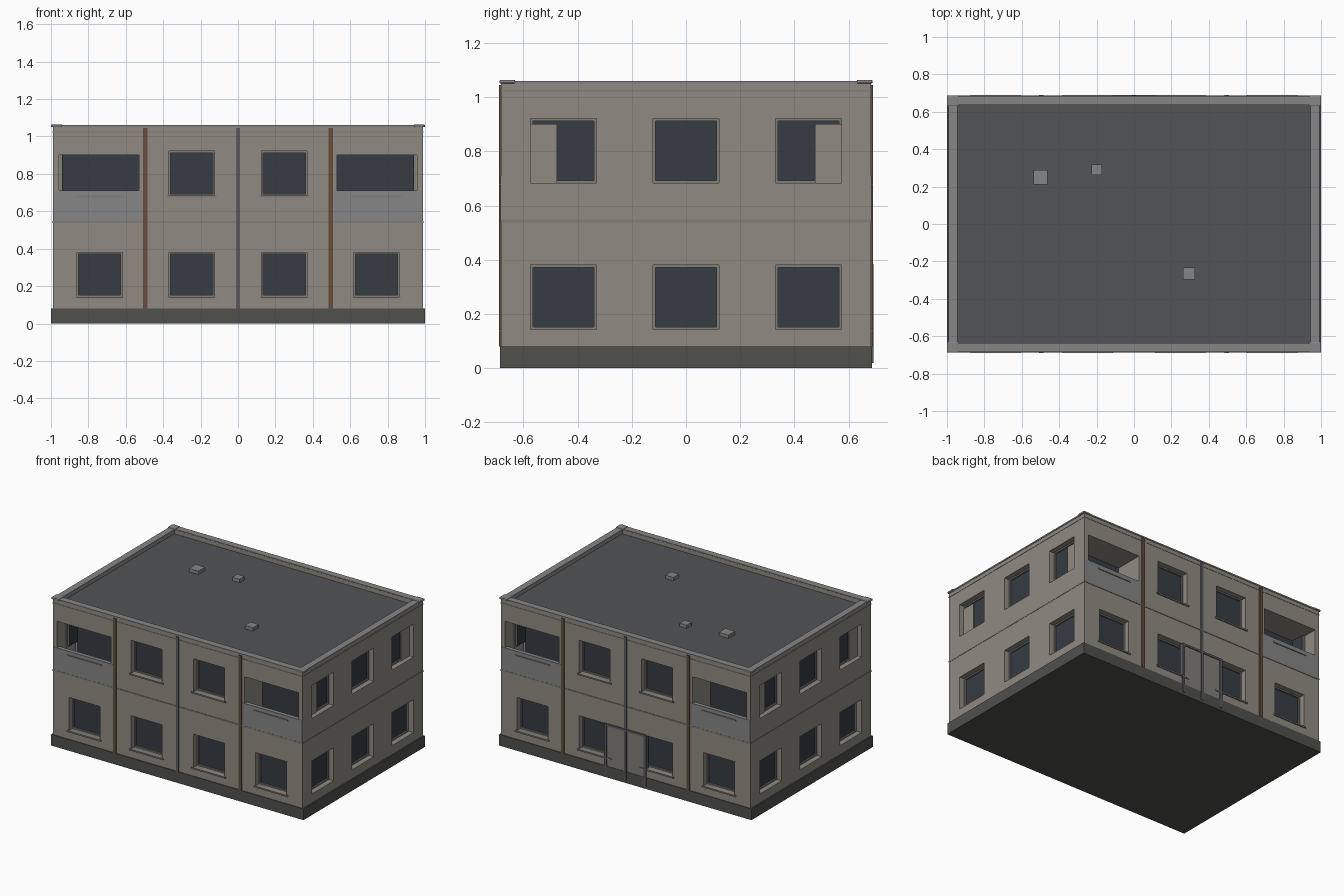
import bpy, bmesh
from mathutils import Vector

if "Cube" in bpy.data.objects:
    bpy.data.objects.remove(bpy.data.objects["Cube"])


def material(name, r, g, b):
    m = bpy.data.materials.new(name)
    m.diffuse_color = (r, g, b, 1)
    m.use_nodes = True
    m.node_tree.nodes["Principled BSDF"].inputs["Base Color"].default_value = m.diffuse_color
    return m


WALL = material("plaster", 0.28, 0.26, 0.225)
PANEL = material("concrete", 0.24, 0.24, 0.24)
GLASS = material("glass", 0.035, 0.045, 0.055)
ROOF = material("roofing", 0.085, 0.087, 0.092)
BASE = material("plinth_stone", 0.08, 0.08, 0.073)
RUST = material("rusty_metal", 0.13, 0.075, 0.045)
METAL = material("grey_metal", 0.10, 0.10, 0.11)
TRIM = material("trim", 0.22, 0.21, 0.19)


def boxes(name, spans, mat=None):
    """One object made of boxes, each (x0, x1, y0, y1, z0, z1)."""
    bm = bmesh.new()
    for s in spans:
        lo, hi = Vector(s[0::2]), Vector(s[1::2])
        lo, hi = [Vector(map(f, lo, hi)) for f in (min, max)]
        for v in bmesh.ops.create_cube(bm, size=1)["verts"]:
            v.co = Vector([(lo[i] + hi[i]) / 2 + v.co[i] * (hi[i] - lo[i]) for i in range(3)])
    me = bpy.data.meshes.new(name)
    bm.to_mesh(me)
    bm.free()
    ob = bpy.data.objects.new(name, me)
    bpy.context.collection.objects.link(ob)
    if mat:
        me.materials.append(mat)
    return ob


def cut(target, spans):
    cutter = boxes("cutter", spans)
    cutter.hide_render = True
    mod = target.modifiers.new("cut", "BOOLEAN")
    mod.operation, mod.solver, mod.object = "DIFFERENCE", "EXACT", cutter
    bpy.context.view_layer.objects.active = target
    bpy.ops.object.modifier_apply(modifier=mod.name)
    bpy.data.objects.remove(cutter)


def ring(x, y, w, z0, z1):
    """Rectangular band around the building, outer half sizes x and y."""
    return [(-x, x, s * (y - w), s * y, z0, z1) for s in (-1, 1)] + \
           [(s * (x - w), s * x, -y + w, y - w, z0, z1) for s in (-1, 1)]


X, Y, H = 0.99, 0.682, 0.122          # wall half sizes, half window width
FLOORS = ((0.143, 0.38), (0.684, 0.921))
SIGNS = (-1, 1)

# Windows: collect holes, panes, frames and sills for all four sides
holes, panes, frames, sills = [], [], [], []


def window(axis, s, c, z0, z1):
    face = Y if axis == "y" else X

    def put(a0, a1, d0, d1, b0, b1):
        d = (s * (face - d0), s * (face - d1))
        return (a0, a1, *d, b0, b1) if axis == "y" else (*d, a0, a1, b0, b1)

    f = 0.009
    holes.append(put(c - H, c + H, -0.03, 0.053, z0, z1))
    panes.append(put(c - H, c + H, 0.048, 0.053, z0, z1))
    for a0, a1, b0, b1 in ((c - H, c - H + f, z0, z1), (c + H - f, c + H, z0, z1),
                           (c - H + f, c + H - f, z0, z0 + f), (c - H + f, c + H - f, z1 - f, z1)):
        frames.append(put(a0, a1, 0.038, 0.05, b0, b1))


for s in SIGNS:
    for k, (z0, z1) in enumerate(FLOORS):
        for c in (-0.74, -0.247, 0.247, 0.74):
            if k == 0 or abs(c) < 0.5:
                window("y", s, c, z0, z1)
            sills.append((c - 0.135, c + 0.135, s * 0.65, s * 0.69, z0 - 0.01, z0))
        for c in (-0.452, 0, 0.452):
            window("x", s, c, z0, z1)

# Main walls with window holes, corner balconies and sunken roof
walls = boxes("walls", [(-X, X, -Y, Y, 0.07, 1.055)], WALL)
cut(walls, holes)
corners = [(sx, sy) for sx in SIGNS for sy in SIGNS]
cut(walls, [(sx * 0.53, sx * 0.957, sy * 0.475, sy * 0.75, 0.56, 0.90) for sx, sy in corners])
cut(walls, [(-0.95, 0.95, -0.636, 0.636, 1.022, 1.2)])

boxes("window_panes", panes, GLASS)
boxes("window_frames", frames, TRIM)
boxes("window_sills", sills, TRIM)

# Corner balconies: back glazing, outer lining, parapet panel
boxes("balcony_glazing", [(sx * 0.53, sx * 0.94, sy * 0.47, sy * 0.478, 0.56, 0.90)
                          for sx, sy in corners], GLASS)
boxes("balcony_lining", [(sx * 0.953, sx * 0.958, sy * 0.475, sy * 0.58, 0.67, 0.90)
                         for sx, sy in corners], WALL)
boxes("balcony_parapets", [(sx * 0.51, sx * 0.988, sy * 0.655, sy * 0.684, 0.548, 0.71)
                           for sx, sy in corners], PANEL)

# Plinth, floor bands, roof and coping
boxes("plinth", [(-1, 1, -0.687, 0.687, 0, 0.08)], BASE)
boxes("floor_bands", ring(X + 0.002, Y + 0.003, 0.02, 0.538, 0.548)
      + ring(X + 0.002, Y + 0.002, 0.02, 1.02, 1.026), TRIM)
boxes("roof_surface", [(-0.95, 0.95, -0.636, 0.636, 1.015, 1.026)], ROOF)
boxes("roof_coping", ring(0.993, 0.685, 0.048, 1.05, 1.06), PANEL)
caps = boxes("coping_corners", [(sx * 0.94, sx * 1.0, sy * 0.63, sy * 0.688, 1.05, 1.064)
                                for sx, sy in corners], PANEL)
bev = caps.modifiers.new("bevel", "BEVEL")
bev.width, bev.segments = 0.005, 2
boxes("roof_vents", [(x - r, x + r, y - r, y + r, 1.02, 1.05)
                     for x, y, r in ((-0.5, 0.25, 0.038), (-0.2, 0.29, 0.028), (0.295, -0.265, 0.032))], PANEL)

# Drain pipes on the front and back
boxes("rusty_drain_pipes", [(x - 0.012, x + 0.012, s * 0.67, s * 0.689, 0.08, 1.045)
                            for x in (-0.497, 0.497) for s in SIGNS], RUST)
boxes("centre_drain_pipes", [(-0.01, 0.01, s * 0.67, s * 0.688, z, 1.045)
                             for s, z in ((-1, 0.08), (1, 0.38))], METAL)

# Back entrance: double door in a frame
boxes("entrance_doors", [(s * 0.01, s * 0.16, 0.66, 0.684, 0.03, 0.375) for s in SIGNS], TRIM)
boxes("entrance_frame", [(x - 0.009, x + 0.009, 0.66, 0.691, 0.02, 0.385) for x in (-0.157, 0, 0.157)]
      + [(-0.166, 0.166, 0.66, 0.69, 0.37, 0.385)], METAL)
